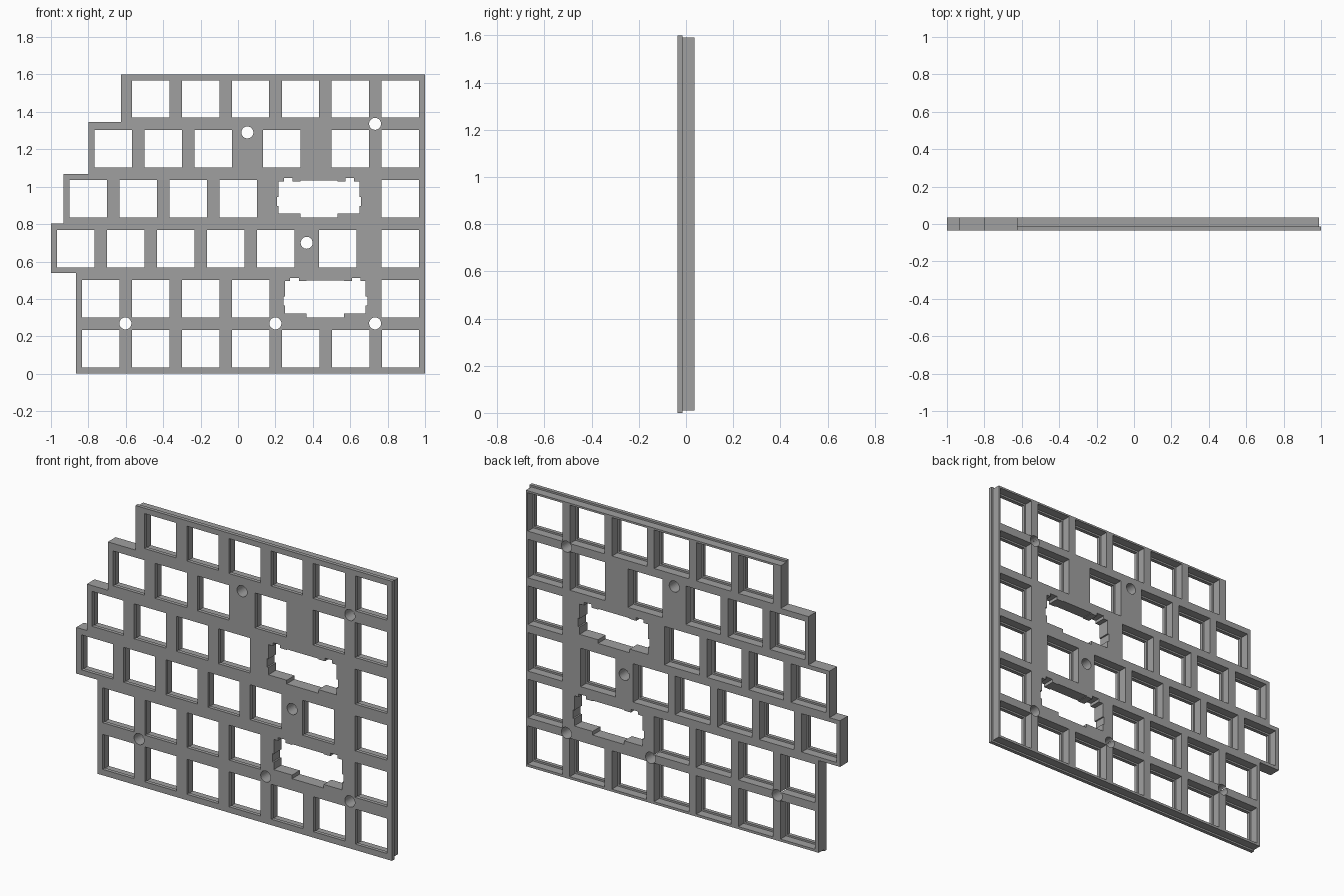
import bpy, bmesh, math
from mathutils import Matrix, Vector

cube = bpy.data.objects.get("Cube")
if cube:
    bpy.data.objects.remove(cube, do_unlink=True)

FRONT, STEP, BACK = -0.035, -0.014, 0.035
LIP = 0.01       # back layer inset and pocket undercut
PITCH = 0.267    # key spacing
HOLE = 0.1       # half width of a key opening


def make_object(name, bm):
    bmesh.ops.recalc_face_normals(bm, faces=bm.faces)
    mesh = bpy.data.meshes.new(name)
    bm.to_mesh(mesh)
    bm.free()
    obj = bpy.data.objects.new(name, mesh)
    bpy.context.collection.objects.link(obj)
    return obj


def prism(name, outline, y0, y1):
    bm = bmesh.new()
    face = bm.faces.new([bm.verts.new((x, y0, z)) for x, z in outline])
    ext = bmesh.ops.extrude_face_region(bm, geom=[face])
    verts = [v for v in ext["geom"] if isinstance(v, bmesh.types.BMVert)]
    bmesh.ops.translate(bm, verts=verts, vec=(0, y1 - y0, 0))
    return make_object(name, bm)


def add_box(bm, x0, x1, z0, z1, y0=-0.1, y1=0.1):
    size = Vector((x1 - x0, y1 - y0, z1 - z0))
    mid = Vector((x0 + x1, y0 + y1, z0 + z1)) / 2
    bmesh.ops.create_cube(bm, size=1, matrix=Matrix.Translation(mid) @ Matrix.Diagonal(size).to_4x4())


def boolean(obj, other, operation):
    mod = obj.modifiers.new(operation.lower(), "BOOLEAN")
    mod.operation, mod.object, mod.solver = operation, other, "EXACT"
    mod.use_self = True
    bpy.context.view_layer.objects.active = obj
    bpy.ops.object.modifier_apply(modifier=mod.name)
    bpy.data.objects.remove(other, do_unlink=True)


# Stepped outline; the back layer is inset at the right, top and bottom edges
def outline(inset):
    right, top, low = 1 - inset, 1.6 - inset, inset
    return [(right, low), (right, top), (-0.625, top), (-0.625, 1.345),
            (-0.8, 1.345), (-0.8, 1.068), (-0.933, 1.068), (-0.933, 0.802),
            (-1, 0.802), (-1, 0.538), (-0.865, 0.538), (-0.865, low)]


plate = prism("key_plate", outline(0), FRONT, STEP)
boolean(plate, prism("back_layer", outline(LIP), STEP - 0.01, BACK), "UNION")

# Key openings: start of the regular run, count, then extra centres, bottom row first
rows = [
    (-0.733, 7, []),
    (-0.733, 4, [0.867]),
    (-0.867, 5, [0.533, 0.867]),
    (-0.8, 4, [0.867]),
    (-0.667, 3, [0.233, 0.6, 0.867]),
    (-0.467, 6, []),
]
cut = bmesh.new()
for level, (start, count, extra) in enumerate(rows):
    z = 0.134 + level * PITCH
    for x in [start + i * PITCH for i in range(count)] + extra:
        add_box(cut, x - HOLE, x + HOLE, z - HOLE, z + HOLE)
        wide = HOLE + LIP
        add_box(cut, x - wide, x + wide, z - wide, z + wide, STEP)

# Wide openings with stabiliser notches
for x, level in ((0.467, 1), (0.433, 3)):
    z = 0.134 + level * PITCH
    add_box(cut, x - HOLE, x + HOLE, z - HOLE, z + 0.098)
    add_box(cut, x - 0.216, x + 0.216, z - 0.079, z + 0.094, -0.11, 0.11)
    add_box(cut, x - 0.225, x + 0.225, z - 0.037, z + 0.011, -0.12, 0.12)
    for side in (-1, 1):
        c = x + side * 0.165
        add_box(cut, c - 0.023, c + 0.023, z, z + 0.112, -0.13, 0.13)

# Round screw holes
for x, z in ((0.05, 1.29), (0.733, 1.336), (0.367, 0.7),
             (-0.602, 0.269), (0.2, 0.269), (0.733, 0.269)):
    bmesh.ops.create_cone(cut, cap_ends=True, segments=32, radius1=0.032, radius2=0.032, depth=0.3,
                          matrix=Matrix.Translation((x, 0, z)) @ Matrix.Rotation(math.pi / 2, 4, "X"))
cutter = make_object("opening_cutter", cut)
cutter.hide_render = True
boolean(plate, cutter, "DIFFERENCE")

# Plain grey finish
grey = bpy.data.materials.new("mid_grey")
grey.use_nodes = True
colour = (0.35, 0.35, 0.35, 1)
grey.diffuse_color = colour
grey.node_tree.nodes["Principled BSDF"].inputs["Base Color"].default_value = colour
plate.data.materials.clear()
plate.data.materials.append(grey)
for poly in plate.data.polygons:
    poly.material_index = 0
